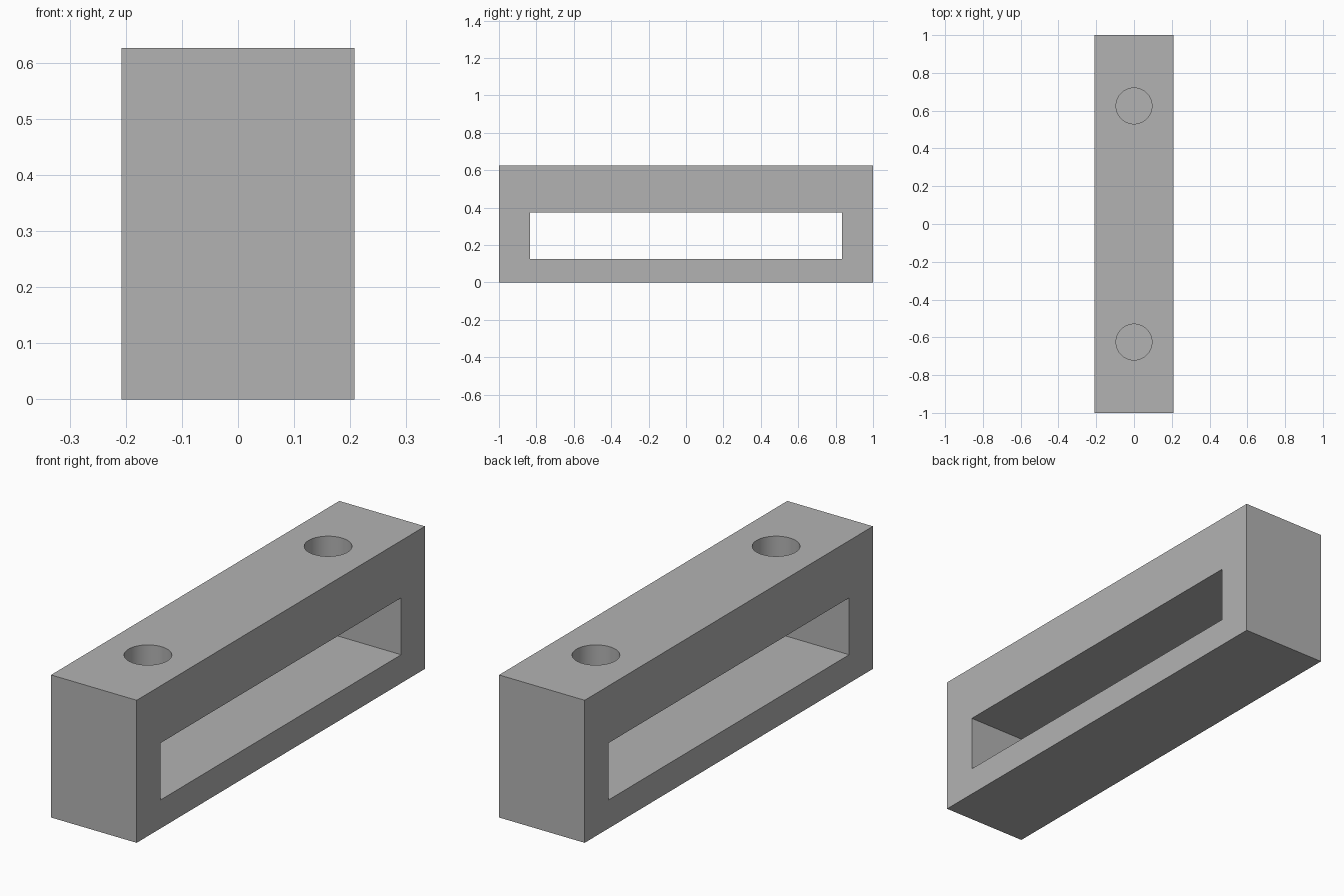
import bpy
import bmesh
import math
from mathutils import Matrix

default = bpy.data.objects.get("Cube")
if default:
    bpy.data.objects.remove(default, do_unlink=True)

WIDTH, LENGTH, HEIGHT = 0.416, 2.0, 0.626
SLOT_LENGTH, SLOT_BOTTOM, SLOT_TOP = 1.67, 0.125, 0.375
HOLE_RADIUS, HOLE_DEPTH, HOLE_Y = 0.095, 0.2, 0.625

grey = bpy.data.materials.new("plain grey")
grey.use_nodes = True
colour = (0.45, 0.45, 0.45, 1)
grey.diffuse_color = colour
grey.node_tree.nodes["Principled BSDF"].inputs["Base Color"].default_value = colour


def make_object(name, bm):
    mesh = bpy.data.meshes.new(name)
    bm.to_mesh(mesh)
    bm.free()
    mesh.materials.append(grey)
    obj = bpy.data.objects.new(name, mesh)
    bpy.context.collection.objects.link(obj)
    return obj


def box(name, size, centre):
    bm = bmesh.new()
    bmesh.ops.create_cube(bm, size=1, matrix=Matrix.Translation(centre) @ Matrix.Diagonal((*size, 1)))
    return make_object(name, bm)


def cylinder(name, radius, depth, centre):
    bm = bmesh.new()
    bmesh.ops.create_cone(bm, cap_ends=True, segments=64, radius1=radius, radius2=radius,
                          depth=depth, matrix=Matrix.Translation(centre))
    return make_object(name, bm)


# Solid block
block = box("slotted_block", (WIDTH, LENGTH, HEIGHT), (0, 0, HEIGHT / 2))

# Long slot through the sides, and two blind round holes in the top
cutters = [box("slot_cutter", (WIDTH * 2, SLOT_LENGTH, SLOT_TOP - SLOT_BOTTOM),
               (0, 0, (SLOT_TOP + SLOT_BOTTOM) / 2))]
for side, y in (("front", -HOLE_Y), ("back", HOLE_Y)):
    cutters.append(cylinder(side + "_hole_cutter", HOLE_RADIUS, HOLE_DEPTH * 2, (0, y, HEIGHT)))

bpy.context.view_layer.objects.active = block
block.select_set(True)
for cutter in cutters:
    cut = block.modifiers.new(cutter.name, "BOOLEAN")
    cut.operation = "DIFFERENCE"
    cut.solver = "EXACT"
    cut.object = cutter
    bpy.ops.object.modifier_apply(modifier=cut.name)
    bpy.data.objects.remove(cutter, do_unlink=True)

# Round hole walls, crisp edges
bpy.ops.object.shade_smooth_by_angle(angle=math.radians(30))
